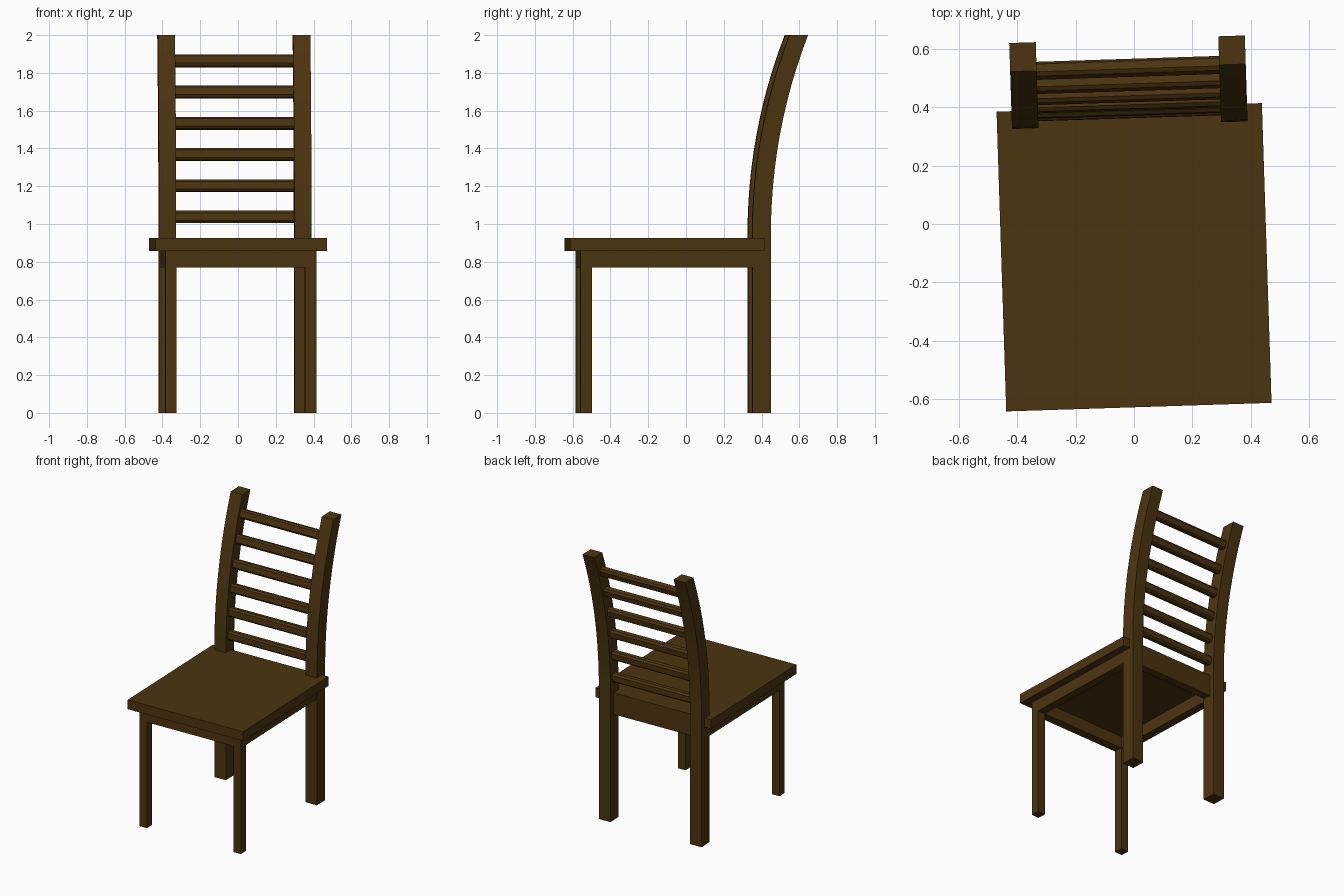
import bpy, bmesh, math
from mathutils import Matrix

if "Cube" in bpy.data.objects:
    bpy.data.objects.remove(bpy.data.objects["Cube"])

# the whole chair is turned slightly about z
CHAIR = Matrix.Rotation(math.radians(1.85), 4, 'Z') @ Matrix.Translation((-0.0035, 0, 0))

wood = bpy.data.materials.new("dark_wood")
wood.diffuse_color = (0.072, 0.034, 0.005, 1)
wood.use_nodes = True
wood.node_tree.nodes["Principled BSDF"].inputs["Base Color"].default_value = wood.diffuse_color


def finish(name, bm):
    bmesh.ops.recalc_face_normals(bm, faces=bm.faces)
    mesh = bpy.data.meshes.new(name)
    bm.to_mesh(mesh)
    bm.free()
    mesh.materials.append(wood)
    ob = bpy.data.objects.new(name, mesh)
    bpy.context.collection.objects.link(ob)
    ob.matrix_world = CHAIR
    return ob


def box(name, x, y, z, bevel=0, tilt=0):
    """Box from (min, max) ranges, optionally bevelled and tilted about x."""
    bm = bmesh.new()
    bmesh.ops.create_cube(bm, size=1)
    bmesh.ops.scale(bm, vec=(x[1] - x[0], y[1] - y[0], z[1] - z[0]), verts=bm.verts)
    if bevel:
        long_edges = [e for e in bm.edges
                      if abs(e.verts[0].co.x - e.verts[1].co.x) > 0.1]
        bmesh.ops.bevel(bm, geom=long_edges, offset=bevel, segments=1, affect='EDGES')
    if tilt:
        bmesh.ops.rotate(bm, matrix=Matrix.Rotation(tilt, 3, 'X'), verts=bm.verts)
    bmesh.ops.translate(bm, vec=(sum(x) / 2, sum(y) / 2, sum(z) / 2), verts=bm.verts)
    return finish(name, bm)


# backward lean of the back posts: straight, then a circular arc
BEND_Z, RADIUS = 0.95, 2.9


def lean(z):
    h = max(0, z - BEND_Z)
    return RADIUS - math.sqrt(RADIUS ** 2 - h * h)


def back_post(name, x0, x1):
    heights = [0] + [BEND_Z + (2 - BEND_Z) * i / 12 for i in range(13)]
    side = [(0.339 + lean(z), z) for z in heights]
    side += [(0.437 + lean(z), z) for z in reversed(heights)]
    bm = bmesh.new()
    face = bm.faces.new([bm.verts.new((x0, y, z)) for y, z in side])
    ext = bmesh.ops.extrude_face_region(bm, geom=[face])
    moved = [v for v in ext["geom"] if isinstance(v, bmesh.types.BMVert)]
    bmesh.ops.translate(bm, vec=(x1 - x0, 0, 0), verts=moved)
    return finish(name, bm)


# seat
box("seat", (-0.455, 0.455), (-0.628, 0.4), (0.858, 0.926))

# legs, posts and side rails, mirrored left and right
for side, s in (("left", -1), ("right", 1)):
    def span(a, b):
        return tuple(sorted((s * a, s * b)))
    box(f"front_leg_{side}", span(0.34, 0.4), (-0.572, -0.51), (0, 0.858))
    back_post(f"back_post_{side}", *span(0.313, 0.404))
    box(f"side_rail_{side}", span(0.34, 0.4), (-0.51, 0.345), (0.77, 0.858))

# front and back rails
box("front_rail", (-0.34, 0.34), (-0.572, -0.51), (0.77, 0.858))
box("back_rail", (-0.32, 0.32), (0.341, 0.4), (0.77, 0.858))

# six rungs following the curve of the posts
for i in range(6):
    z = 1.038 + 0.165 * i
    y = 0.388 + lean(z)
    tilt = -math.asin((z - BEND_Z) / RADIUS)
    box(f"rung_{i + 1}", (-0.32, 0.32), (y - 0.026, y + 0.026),
        (z - 0.032, z + 0.032), bevel=0.012, tilt=tilt)
